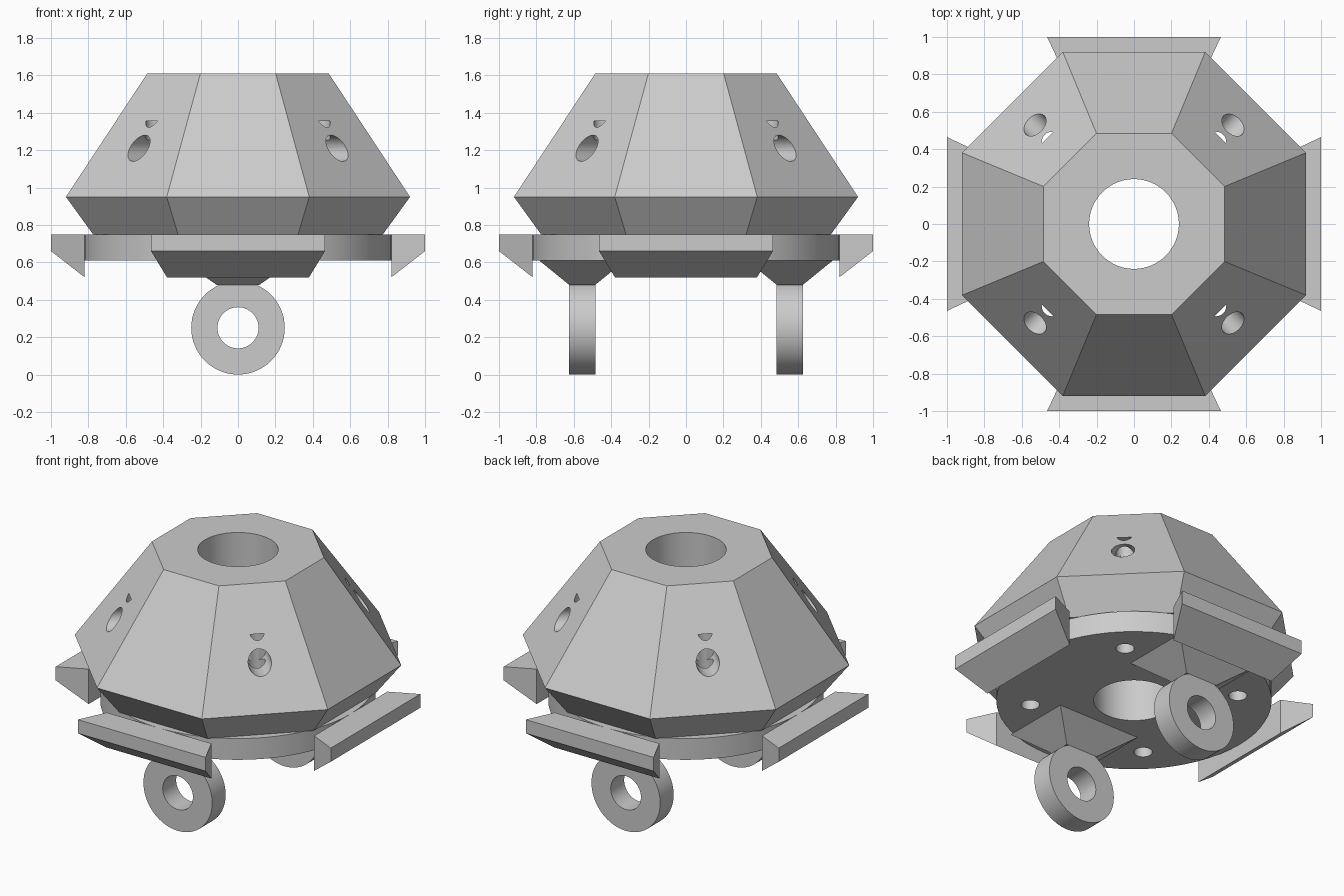
import bpy, bmesh
from math import pi, sin, cos
from mathutils import Matrix, Vector

cube = bpy.data.objects.get("Cube")
if cube:
    bpy.data.objects.remove(cube, do_unlink=True)

grey = bpy.data.materials.new("plain grey")
grey.use_nodes = True
grey.diffuse_color = (0.6, 0.6, 0.6, 1)
grey.node_tree.nodes["Principled BSDF"].inputs["Base Color"].default_value = (0.6, 0.6, 0.6, 1)


def circle(r, z, n=64, turn=0.0):
    return [Vector((r * cos(turn + 2 * pi * i / n), r * sin(turn + 2 * pi * i / n), z)) for i in range(n)]


def octagon(apothem, z):
    return circle(apothem / cos(pi / 8), z, 8, pi / 8)


def rectangle(hx, hy, z):
    return [Vector((sx * hx, sy * hy, z)) for sx, sy in ((1, 1), (-1, 1), (-1, -1), (1, -1))]


def loft(name, loops, matrix=Matrix(), closed=False):
    """Skin a list of equal loops, capped unless closed into a ring."""
    bm = bmesh.new()
    rows = [[bm.verts.new(matrix @ p) for p in loop] for loop in loops]
    n = len(rows[0])
    pairs = list(zip(rows, rows[1:])) + ([(rows[-1], rows[0])] if closed else [])
    for a, b in pairs:
        for i in range(n):
            j = (i + 1) % n
            bm.faces.new((a[i], a[j], b[j], b[i]))
    if not closed:
        bm.faces.new(rows[0][::-1])
        bm.faces.new(rows[-1])
    bmesh.ops.recalc_face_normals(bm, faces=bm.faces)
    mesh = bpy.data.meshes.new(name)
    bm.to_mesh(mesh)
    bm.free()
    mesh.materials.append(grey)
    obj = bpy.data.objects.new(name, mesh)
    bpy.context.collection.objects.link(obj)
    return obj


def select(obj):
    bpy.ops.object.select_all(action='DESELECT')
    obj.select_set(True)
    bpy.context.view_layer.objects.active = obj


def smooth(obj):
    select(obj)
    bpy.ops.object.shade_smooth_by_angle(angle=0.4)


def cut(obj, cutters):
    select(obj)
    for cutter in cutters:
        mod = obj.modifiers.new("bore", 'BOOLEAN')
        mod.operation = 'DIFFERENCE'
        mod.solver = 'EXACT'
        mod.object = cutter
        bpy.ops.object.modifier_apply(modifier=mod.name)


# Faceted body and round base plate
body = loft("body", [octagon(0.775, 0.75), octagon(0.92, 0.95), octagon(0.485, 1.61)])
plate = loft("base_plate", [circle(0.82, 0.61), circle(0.82, 0.75)])

# Central shaft, four vertical bores and four horizontal sockets
shaft = [loft("shaft_cutter", [circle(0.24, 0.4), circle(0.24, 1.8)])]
bores, sockets = [], []
for k in range(4):
    spin = Matrix.Rotation(pi / 4 + k * pi / 2, 4, 'Z')
    bores.append(loft("bore_cutter", [circle(0.055, 0.5, 32), circle(0.055, 1.355, 32)],
                      spin @ Matrix.Translation((0.62, 0, 0))))
    lay = Matrix.Translation((0, 0, 1.21)) @ Matrix.Rotation(pi / 2, 4, 'Y')
    sockets.append(loft("socket_cutter", [circle(0.07, 0.57, 32), circle(0.07, 1.0, 32)], spin @ lay))
cut(body, shaft + bores + sockets)
cut(plate, shaft + bores)
for cutter in shaft + bores + sockets:
    bpy.data.objects.remove(cutter, do_unlink=True)
smooth(body)
smooth(plate)

# Wedge bumpers on the four sides, flaring outwards
profile = [(0.82, 0.52), (1.0, 0.66), (1.0, 0.75), (0.82, 0.75)]
for k, side in enumerate(("back", "right", "front", "left")):
    ends = [[Vector((s * (0.38 + 0.47 * (y - 0.82)), y, z)) for y, z in profile] for s in (-1, 1)]
    loft(side + "_bumper", ends, Matrix.Rotation(k * pi / 2, 4, 'Z'))

# Hanging eyes with tapered necks under the plate
for side, s in (("front", -1), ("back", 1)):
    place = Matrix.Translation((0, s * 0.555, 0))
    loft(side + "_neck", [rectangle(0.115, 0.07, 0.48), rectangle(0.3, 0.23, 0.61)], place)
    turn = Matrix.Translation((0, 0, 0.25)) @ Matrix.Rotation(pi / 2, 4, 'X')
    eye = loft(side + "_eye", [circle(0.25, -0.07), circle(0.25, 0.07), circle(0.11, 0.07), circle(0.11, -0.07)],
               place @ turn, closed=True)
    smooth(eye)
